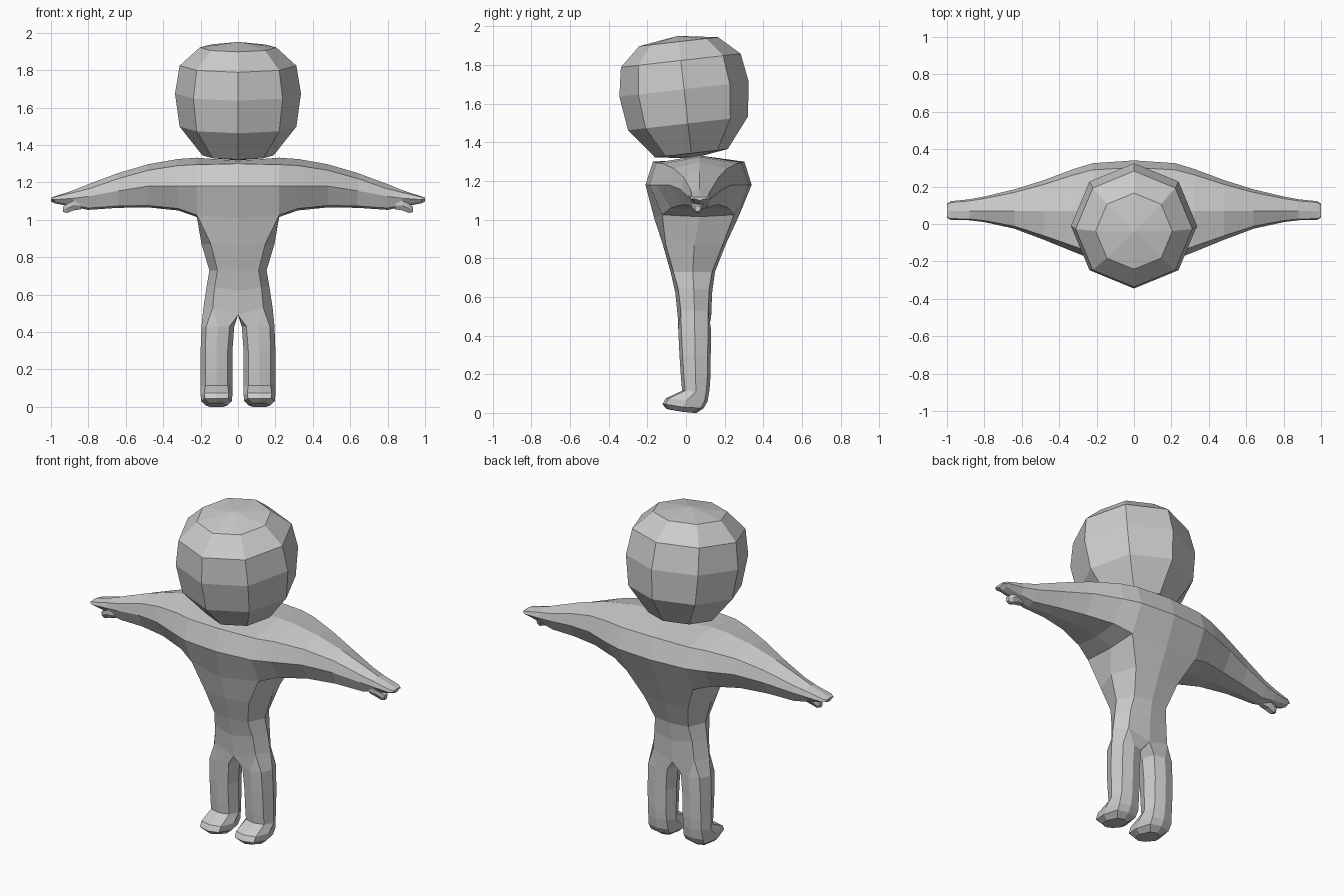
import bpy, bmesh, math
from mathutils import Matrix

if "Cube" in bpy.data.objects:
    bpy.data.objects.remove(bpy.data.objects["Cube"])

grey = bpy.data.materials.new("plain grey")
grey.diffuse_color = (0.6, 0.6, 0.6, 1)
grey.use_nodes = True
grey.node_tree.nodes["Principled BSDF"].inputs["Base Color"].default_value = grey.diffuse_color


def finish(name, bm):
    bmesh.ops.recalc_face_normals(bm, faces=bm.faces)
    mesh = bpy.data.meshes.new(name)
    bm.to_mesh(mesh)
    bm.free()
    mesh.materials.append(grey)
    ob = bpy.data.objects.new(name, mesh)
    bpy.context.collection.objects.link(ob)
    return ob


def bridge(bm, a, b):
    """Quads between two rings; repeated points give triangles."""
    n = len(a)
    for i in range(n):
        quad = [a[i], a[(i + 1) % n], b[(i + 1) % n], b[i]]
        bm.faces.new(list(dict.fromkeys(quad)))


# Head: tilted eight-sided ball, fuller at the crown
bm = bmesh.new()
rings = [[bm.verts.new((r * math.cos(i * math.pi / 4), r * math.sin(i * math.pi / 4), z))
          for i in range(8)]
         for r, z in [(0.19, -0.288), (0.312, -0.133), (0.337, 0.045), (0.312, 0.195), (0.205, 0.293)]]
for a, b in zip(rings, rings[1:]):
    bridge(bm, a, b)
for ring, z in ((rings[0], -0.315), (rings[-1], 0.323)):
    pole = bm.verts.new((0, 0, z))
    bridge(bm, ring, [pole] * 8)
bm.transform(Matrix.Translation((0, -0.005, 1.63)) @ Matrix.Rotation(math.radians(6.5), 4, 'X'))
finish("head", bm)

# Body: arm sections run from hand to hand, torso and legs hang below
bm = bmesh.new()


def arm_ring(x, yf, yb, top, upper, mid, low, kf=0.62, kb=0.62):
    """Eight points: top, upper front, front, low front, low, low back, back, upper back."""
    c, f, b = 0.07, yf - 0.07, yb - 0.07
    pts = [(0, top), (f * 0.86, upper), (f, mid), (f * kf, low + 0.01),
           (0, low), (b * kb, low + 0.01), (b, mid), (b * 0.86, upper)]
    return [bm.verts.new((x, c + y, z)) for y, z in pts]


# x, front y, back y, top, upper edge, middle edge, bottom, underside widths
arm = [(0.22, -0.19, 0.325, 1.332, 1.295, 1.18, 1.015, 0.74, 0.7),
       (0.32, -0.15, 0.295, 1.325, 1.29, 1.18, 1.05, 0.68, 0.66),
       (0.48, -0.085, 0.235, 1.297, 1.265, 1.18, 1.066),
       (0.64, -0.025, 0.185, 1.25, 1.22, 1.155, 1.064),
       (0.80, 0.01, 0.147, 1.19, 1.165, 1.125, 1.053),
       (0.88, 0.02, 0.132, 1.158, 1.145, 1.115, 1.068),
       (0.98, 0.022, 0.122, 1.125, 1.122, 1.108, 1.088),
       (1.00, 0.035, 0.108, 1.118, 1.116, 1.108, 1.098)]
centre = arm_ring(0, -0.21, 0.34, 1.315, 1.30, 1.18, 1.0, 0.84, 0.74)
bm.verts.remove(centre.pop(4))          # open underside at the chest
centre.insert(4, None)
shoulders = {}
for s in (1, -1):
    rings = [arm_ring(s * p[0], *p[1:]) for p in arm]
    shoulders[s] = rings[0]
    for i in range(8):
        if i not in (3, 4):
            j = (i + 1) % 8
            bm.faces.new([centre[i], centre[j], rings[0][j], rings[0][i]])
    for a, b in zip(rings, rings[1:]):
        bridge(bm, a, b)
    bm.faces.new(rings[-1])

# Torso: eight-sided rings
L, R = shoulders[-1], shoulders[1]
ring = [L[3], centre[3], R[3], R[4], R[5], centre[5], L[5], L[4]]


def torso_ring(w, wc, yf, yb, z, zc):
    mid = (yf + yb) / 2
    pts = [(-wc, yf + 0.015, z), (0, yf, zc), (wc, yf + 0.015, z), (w, mid, z),
           (wc, yb - 0.015, z), (0, yb, zc), (-wc, yb - 0.015, z), (-w, mid, z)]
    return [bm.verts.new(p) for p in pts]


for p in [(0.195, 0.145, -0.12, 0.205, 0.87, 0.87), (0.153, 0.11, -0.08, 0.15, 0.73, 0.73),
          (0.168, 0.125, -0.055, 0.135, 0.64, 0.62), (0.185, 0.135, -0.042, 0.13, 0.53, 0.49)]:
    nxt = torso_ring(*p)
    bridge(bm, ring, nxt)
    ring = nxt

# Legs and feet: eight-sided rounded rings from the hips
crotch = bm.verts.new((0, 0.045, 0.505))


def leg_ring(s, x_in, x_out, yf, yb, zf, zm, zb, bevel=0.025):
    xm, ym = (x_in + x_out) / 2, (yf + yb) / 2
    xi, xo = x_in + bevel, x_out - bevel
    f, b = yf + 0.016, yb - 0.016
    pts = [(xi, f, zf), (xm, yf, zf), (xo, f, zf), (x_out, ym, zm),
           (xo, b, zb), (xm, yb, zb), (xi, b, zb), (x_in, ym, zm)]
    return [bm.verts.new((s * x, y, z)) for x, y, z in pts]


# inner x, outer x, front y, back y, then front, middle and back heights
leg = [(0.02, 0.195, -0.04, 0.13, 0.43, 0.43, 0.43),
       (0.03, 0.2, -0.034, 0.128, 0.30, 0.30, 0.30),
       (0.03, 0.2, -0.026, 0.126, 0.18, 0.18, 0.18),
       (0.03, 0.2, -0.02, 0.122, 0.115, 0.11, 0.12),
       (0.03, 0.2, -0.105, 0.112, 0.075, 0.065, 0.06, 0.02),
       (0.033, 0.197, -0.122, 0.092, 0.045, 0.03, 0.025, 0.02),
       (0.06, 0.17, -0.10, 0.055, 0.02, 0.006, 0.0, 0.02)]
for s in (1, -1):
    order = (1, 2, 2, 3, 4, 4, 5) if s == 1 else (1, 0, 0, 7, 6, 6, 5)
    upper = [ring[i] for i in order] + [crotch]
    for p in leg:
        lower = leg_ring(s, *p)
        bridge(bm, upper, lower)
        upper = lower
    bm.faces.new(upper)
finish("body", bm)

# Thumbs: short tapered stubs curling under each hand
for s, side in ((1, "left"), (-1, "right")):
    bm = bmesh.new()
    last = None
    for x, hw, zt, zb in [(0.84, 0.028, 1.10, 1.056), (0.88, 0.034, 1.10, 1.05),
                          (0.915, 0.026, 1.085, 1.036), (0.935, 0.014, 1.07, 1.042)]:
        pts = [(-hw, zt), (-hw, (zt + zb) / 2), (-hw / 2, zb),
               (hw / 2, zb), (hw, (zt + zb) / 2), (hw, zt)]
        cur = [bm.verts.new((s * x, 0.06 + y, z)) for y, z in pts]
        if last:
            bridge(bm, last, cur)
        else:
            bm.faces.new(cur)
        last = cur
    bm.faces.new(last)
    finish(side + "_thumb", bm)
